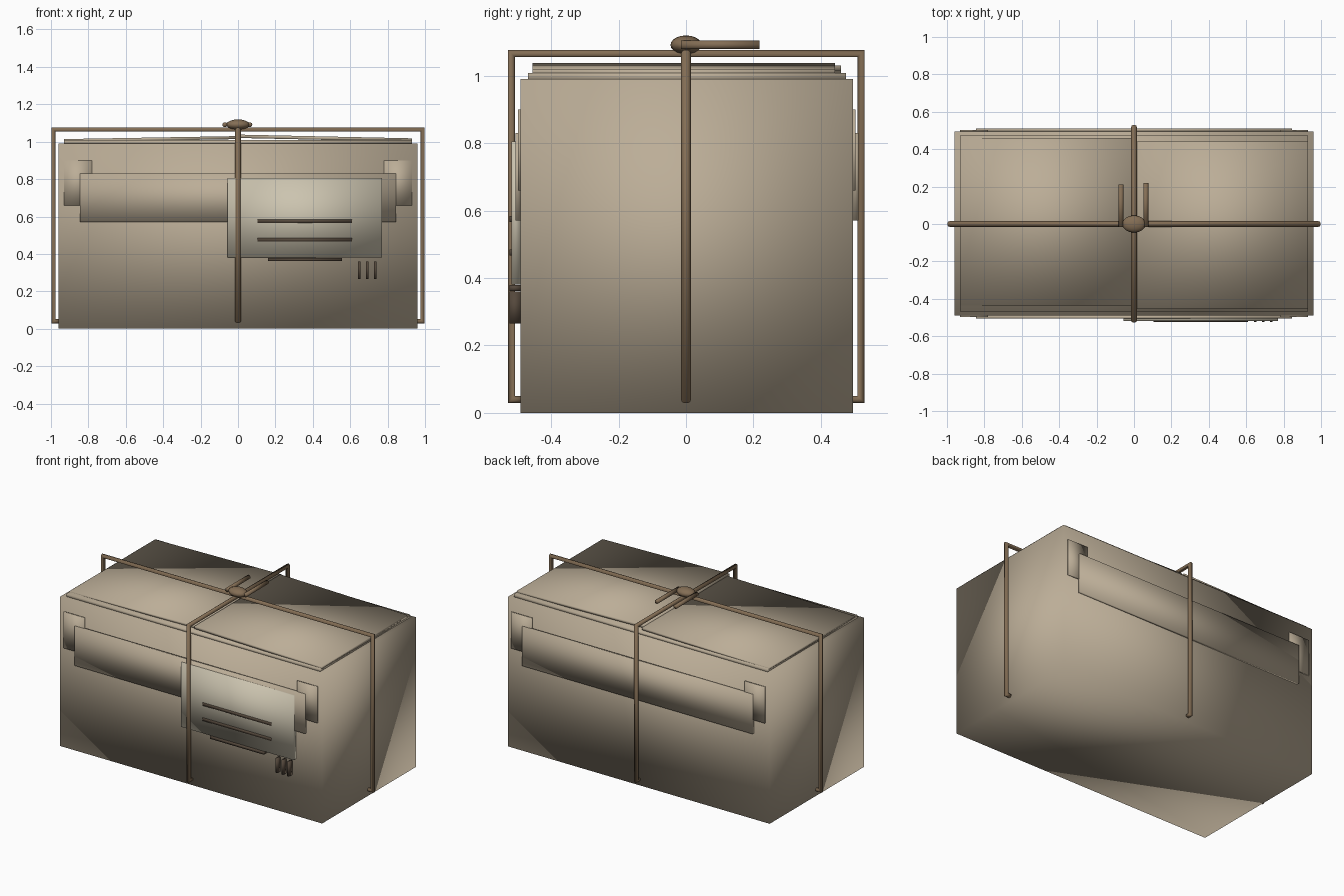
import bpy
import bmesh
from math import cos, sin, tau
from mathutils import Vector

cube = bpy.data.objects.get("Cube")
if cube:
    bpy.data.objects.remove(cube, do_unlink=True)


def make_material(name, rgb):
    mat = bpy.data.materials.new(name)
    mat.use_nodes = True
    mat.diffuse_color = (*rgb, 1)
    bsdf = next(n for n in mat.node_tree.nodes if n.type == "BSDF_PRINCIPLED")
    bsdf.inputs["Base Color"].default_value = (*rgb, 1)
    bsdf.inputs["Roughness"].default_value = 0.8
    return mat


paper = make_material("kraft_paper", (0.50, 0.42, 0.31))
card = make_material("label_card", (0.60, 0.55, 0.43))
twine = make_material("twine", (0.23, 0.155, 0.09))
ink = make_material("ink", (0.09, 0.065, 0.045))


def finish(name, bm, mat):
    bmesh.ops.recalc_face_normals(bm, faces=bm.faces)
    mesh = bpy.data.meshes.new(name)
    bm.to_mesh(mesh)
    bm.free()
    mesh.materials.append(mat)
    mesh.shade_smooth()
    obj = bpy.data.objects.new(name, mesh)
    bpy.context.collection.objects.link(obj)
    return obj


def box(name, xs, ys, zs, mat, rise=0):
    """Box from axis ranges; rise lifts the edge lying on x = 0."""
    bm = bmesh.new()
    bmesh.ops.create_cube(bm, size=1)
    for v in bm.verts:
        x, y, z = (r[0] if c < 0 else r[1] for c, r in zip(v.co, (xs, ys, zs)))
        v.co = (x, y, z + (rise if x == 0 else 0))
    return finish(name, bm, mat)


def cord(name, path, across, width, depth, sides=10):
    """Sweep an oval section along a planar path with mitred corners."""
    bm = bmesh.new()
    pts = [Vector(p) for p in path]
    across = Vector(across)
    normals = [across.cross(b - a).normalized() for a, b in zip(pts, pts[1:])]
    rings = []
    for i, p in enumerate(pts):
        n0, n1 = normals[max(i - 1, 0)], normals[min(i, len(normals) - 1)]
        mitre = (n0 + n1) / (1 + n0.dot(n1))
        rings.append([bm.verts.new(p + across * width * cos(tau * k / sides)
                                   + mitre * depth * sin(tau * k / sides))
                      for k in range(sides)])
    for a, b in zip(rings, rings[1:]):
        for k in range(sides):
            j = (k + 1) % sides
            bm.faces.new((a[k], a[j], b[j], b[k]))
    bm.faces.new(rings[0])
    bm.faces.new(rings[-1])
    return finish(name, bm, mat=twine)


# Wrapped body and folded top
FRONT, BACK = -0.49, 0.495
box("parcel_body", (-0.96, 0.96), (FRONT, BACK), (0, 0.99), paper)
box("top_sheet", (-0.93, 0.93), (-0.468, 0.474), (0.985, 1.008), paper)
box("right_top_flap", (-0.93, 0), (-0.435, 0.46), (0.998, 1.014), paper, 0.016)
box("left_top_flap", (0, 0.93), (-0.455, 0.442), (1.0, 1.018), paper, 0.02)

# Paper bands and corner tapes on the front and back
for side, wall, out in (("front", FRONT, -1), ("back", BACK, 1)):
    band_y = sorted((wall, wall + out * 0.016))
    tape_y = sorted((wall, wall + out * 0.008))
    box(side + "_band", (-0.845, 0.845), band_y, (0.57, 0.83), paper)
    for hand, xs in (("right", (-0.93, -0.78)), ("left", (0.78, 0.93))):
        box(f"{side}_{hand}_tape", xs, tape_y, (0.66, 0.9), paper)

# Label with printed strokes
box("label", (-0.055, 0.77), (-0.518, FRONT), (0.38, 0.805), card)
for i, (x0, x1, z) in enumerate([(0.105, 0.61, 0.575), (0.105, 0.61, 0.475),
                                 (0.16, 0.555, 0.37)]):
    box(f"label_line_{i + 1}", (x0, x1), (-0.524, FRONT),
        (z - 0.009, z + 0.009), ink)
for i in range(3):
    x = 0.648 + i * 0.043
    box(f"stamp_bar_{i + 1}", (x - 0.007, x + 0.007), (-0.524, FRONT),
        (0.265, 0.36), ink)

# Crossed strings, turned in at the bottom
TOP, FOOT = 1.065, 0.04
run = [(-0.96, FOOT), (-0.987, FOOT), (-0.987, TOP),
       (0.987, TOP), (0.987, FOOT), (0.96, FOOT)]
cord("lengthwise_string", [(x, 0, z) for x, z in run], (0, 1, 0), 0.015, 0.012)
run = [(-0.49, FOOT), (-0.517, FOOT), (-0.517, TOP),
       (0.519, TOP), (0.519, FOOT), (0.492, FOOT)]
cord("crosswise_string", [(0, y, z) for y, z in run], (1, 0, 0), 0.015, 0.011)

# Knot and its loose ends
bm = bmesh.new()
bmesh.ops.create_uvsphere(bm, u_segments=16, v_segments=10, radius=1)
bmesh.ops.scale(bm, vec=(0.063, 0.046, 0.028), verts=bm.verts)
bmesh.ops.translate(bm, vec=(0, 0, 1.091), verts=bm.verts)
finish("knot", bm, twine)
for name, x, tip in (("right_string_end", -0.07, 0.212), ("left_string_end", 0.063, 0.218)):
    cord(name, [(x, -0.015, 1.091), (x, tip, 1.091)], (1, 0, 0), 0.0135, 0.0135)
